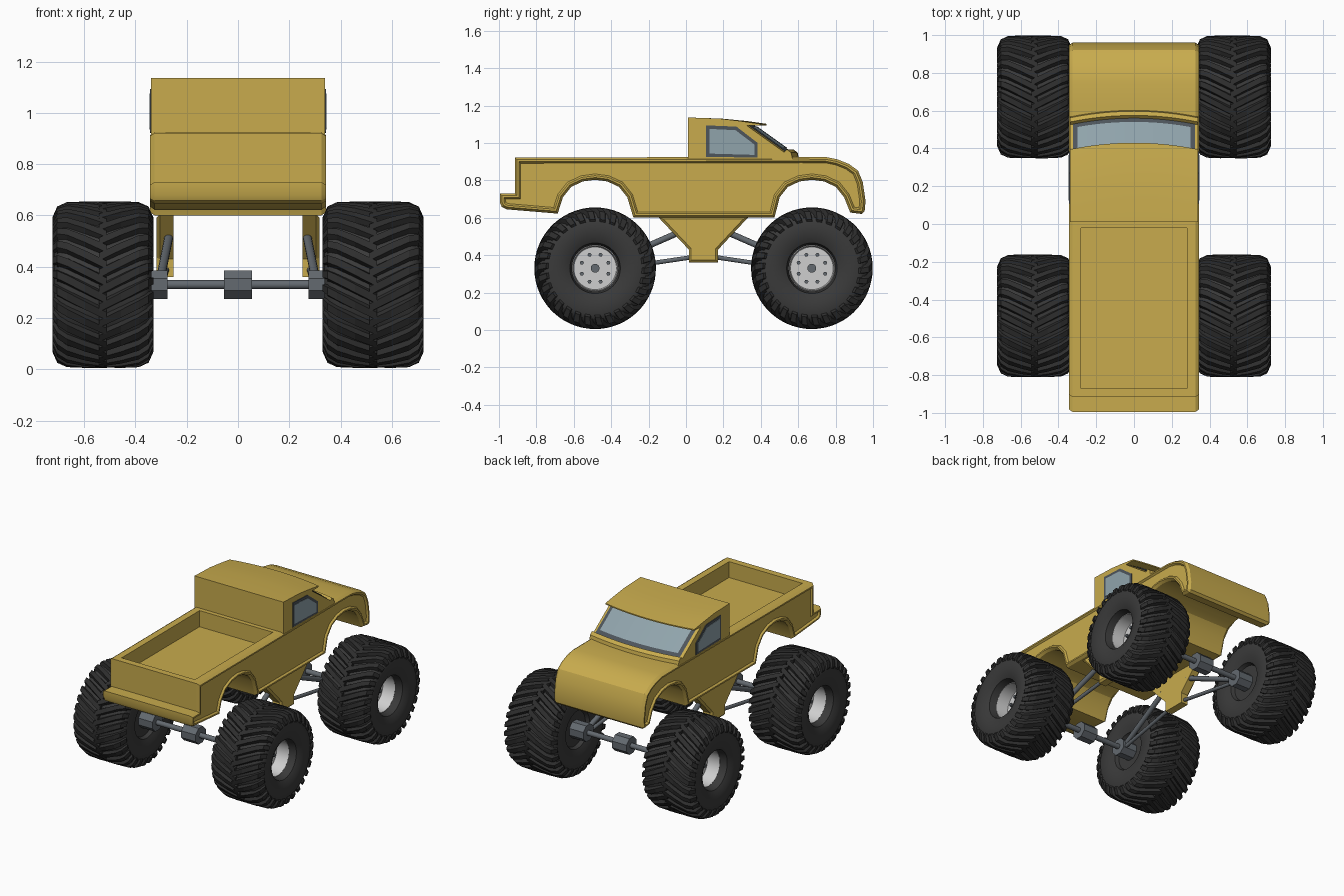
import bpy, bmesh, math
from mathutils import Vector, Matrix

if "Cube" in bpy.data.objects:
    bpy.data.objects.remove(bpy.data.objects["Cube"])


def material(name, rgb):
    m = bpy.data.materials.new(name)
    m.diffuse_color = (*rgb, 1)
    m.use_nodes = True
    m.node_tree.nodes["Principled BSDF"].inputs["Base Color"].default_value = m.diffuse_color
    return m


GOLD = material("gold paint", (0.58, 0.41, 0.075))
METAL = material("grey metal", (0.125, 0.142, 0.16))
TRIM = material("dark trim", (0.075, 0.09, 0.105))
GLASS = material("pale glass", (0.28, 0.37, 0.41))
TYRE = material("tyre rubber", (0.042, 0.042, 0.042))
TREAD = material("tread rubber", (0.027, 0.027, 0.027))
RIM = material("light rim", (0.62, 0.62, 0.62))


def finish(name, bm, mat, loc=(0, 0, 0), smooth=None, recalc=True):
    if recalc:
        bmesh.ops.remove_doubles(bm, verts=bm.verts, dist=1e-5)
        bmesh.ops.recalc_face_normals(bm, faces=bm.faces)
    me = bpy.data.meshes.new(name)
    bm.to_mesh(me)
    bm.free()
    me.materials.append(mat)
    ob = bpy.data.objects.new(name, me)
    ob.location = loc
    bpy.context.collection.objects.link(ob)
    if smooth:
        bpy.ops.object.select_all(action='DESELECT')
        ob.select_set(True)
        bpy.context.view_layer.objects.active = ob
        bpy.ops.object.shade_smooth_by_angle(angle=math.radians(smooth))
    return ob


def skin(rows, closed_rows=True, caps=True):
    """Join equal-length rings of points with quads."""
    bm = bmesh.new()
    vs = [[bm.verts.new(p) for p in r] for r in rows]
    n = len(rows[0])
    for a, b in zip(vs, vs[1:]):
        for i in range(n if closed_rows else n - 1):
            j = (i + 1) % n
            bm.faces.new((a[i], a[j], b[j], b[i]))
    if caps:
        bm.faces.new(vs[0])
        bm.faces.new(vs[-1])
    return bm


def prism(pts, x0, x1):
    return skin([[(x, y, z) for y, z in pts] for x in (x0, x1)])


def lathe(name, profile, s, mat, loc, seg=48):
    rows = [[(s * x, r * math.cos(k * math.tau / seg), r * math.sin(k * math.tau / seg))
             for k in range(seg)] for x, r in profile]
    return finish(name, skin(rows, caps=False), mat, loc, smooth=35)


def rod(name, a, b, r, mat, n=12, smooth=40):
    a, b = Vector(a), Vector(b)
    d = b - a
    m = (Matrix.Translation((a + b) / 2) @ d.to_track_quat('Z', 'Y').to_matrix().to_4x4()
         @ Matrix.Rotation(math.pi / n, 4, 'Z'))
    bm = bmesh.new()
    bmesh.ops.create_cone(bm, cap_ends=True, segments=n, radius1=r, radius2=r, depth=d.length, matrix=m)
    return finish(name, bm, mat, smooth=smooth)


REAR, FRONT, AXLE_Z, WHEEL_X = -0.486, 0.673, 0.33, 0.527

# Body: side profile with two wheel arches, raised rim around each side
ARCH = [(0.205, 0.6), (0.172, 0.71), (0.128, 0.765), (0.066, 0.794), (0, 0.803),
        (-0.066, 0.794), (-0.128, 0.765), (-0.172, 0.71), (-0.2, 0.6)]


def arch(c, left_z, right_z):
    pts = [(c + y, z) for y, z in ARCH]
    return [(pts[0][0], right_z)] + pts[1:-1] + [(pts[-1][0], left_z)]


outline = ([(-0.915, 0.922), (0.62, 0.925), (0.75, 0.924), (0.81, 0.912), (0.87, 0.888), (0.92, 0.852),
            (0.945, 0.79), (0.96, 0.69), (0.955, 0.635), (0.94, 0.62)]
           + arch(FRONT, 0.6, 0.628) + arch(REAR, 0.622, 0.6)
           + [(-0.96, 0.645), (-0.985, 0.658), (-0.995, 0.68), (-0.995, 0.73), (-0.915, 0.73)])
bm = prism(outline, -0.325, 0.325)
bmesh.ops.recalc_face_normals(bm, faces=bm.faces)
sides = [f for f in bm.faces if abs(f.normal.x) > 0.9]
for thick, depth in ((0.012, 0.018), (0.01, 0), (0.009, -0.012)):
    bmesh.ops.inset_region(bm, faces=sides, thickness=thick, depth=depth, use_even_offset=True)
body = finish("truck_body", bm, GOLD)

# Cargo bed hollow
cutter = finish("bed_cutter", prism([(-0.87, 0.812), (-0.02, 0.812), (-0.02, 1.0), (-0.87, 1.0)], -0.28, 0.28), GOLD)
cutter.hide_render = True
mod = body.modifiers.new("bed", 'BOOLEAN')
mod.operation, mod.object, mod.solver = 'DIFFERENCE', cutter, 'EXACT'
bpy.context.view_layer.objects.active = body
bpy.ops.object.modifier_apply(modifier="bed")
bpy.data.objects.remove(cutter)
bpy.ops.object.select_all(action='DESELECT')
body.select_set(True)
bpy.ops.object.shade_smooth_by_angle(angle=math.radians(25))


# Cab: profile with visor and cowl, front bowed across the width
def bow(x):
    return 0.035 * (1 - (x / 0.34) ** 2)


CAB = [(0.01, 0.91, 0), (0.01, 1.136, 0), (0.18, 1.13, 0.3), (0.29, 1.117, 1), (0.395, 1.102, 1),
       (0.395, 1.094, 1), (0.325, 1.093, 1), (0.525, 0.95, 1), (0.54, 0.965, 1), (0.562, 0.948, 1), (0.57, 0.91, 1)]
XS = [-0.34 + 0.68 * i / 12 for i in range(13)]
cab = finish("cab", skin([[(x, y + k * bow(x), z) for y, z, k in CAB] for x in XS]), GOLD, smooth=25)


# Windshield trim and glass
def windshield(name, half, t0, t1, lift, mat):
    rows = []
    for t in (t1, t0):
        rows.append([(x, 0.325 + 0.2 * t + bow(x) + 0.58 * lift, 1.093 - 0.143 * t + 0.81 * lift)
                     for x in (half * (i / 6 - 1) for i in range(13))])
    return finish(name, skin(rows, closed_rows=False, caps=False), mat, recalc=False)


windshield("windshield_trim", 0.322, 0.02, 0.99, 0.004, TRIM)
windshield("windshield_glass", 0.298, 0.08, 0.88, 0.008, GLASS)

SIDE_TRIM = [(0.108, 0.925), (0.108, 1.094), (0.27, 1.087), (0.383, 1.0), (0.383, 0.922)]
SIDE_GLASS = [(0.125, 0.943), (0.125, 1.075), (0.265, 1.068), (0.365, 0.992), (0.365, 0.936)]
PLATE = [(-0.15, 0.605), (0.335, 0.605), (0.172, 0.43), (0.172, 0.36), (0.015, 0.36), (0.015, 0.43)]
for s, tag in ((-1, "left"), (1, "right")):
    finish("side_window_trim_" + tag, prism(SIDE_TRIM, s * 0.337, s * 0.344), TRIM)
    finish("side_window_glass_" + tag, prism(SIDE_GLASS, s * 0.338, s * 0.346), GLASS)
    # Suspension mounting plate with chamfered outer rim
    bm = prism(PLATE, s * 0.252, s * 0.305)
    bmesh.ops.recalc_face_normals(bm, faces=bm.faces)
    outer = [f for f in bm.faces if f.normal.x * s > 0.9]
    bmesh.ops.inset_region(bm, faces=outer, thickness=0.013, depth=0.012, use_even_offset=True)
    finish("mount_plate_" + tag, bm, GOLD)

# Axles, differentials, hubs and suspension arms
for y, tag, top, low in ((REAR, "rear", -0.03, 0.04), (FRONT, "front", 0.215, 0.15)):
    rod("axle_" + tag, (-0.39, y, AXLE_Z), (0.39, y, AXLE_Z), 0.018, METAL)
    rod("differential_" + tag, (-0.055, y, AXLE_Z), (0.055, y, AXLE_Z), 0.06, METAL, 8, 10)
    for s in (-1, 1):
        rod("axle_hub_" + tag, (s * 0.275, y, AXLE_Z), (s * 0.385, y, AXLE_Z), 0.06, METAL, 8, 10)
        rod("upper_arm_" + tag, (s * 0.308, y, 0.325), (s * 0.268, top, 0.525), 0.017, METAL)
        rod("lower_arm_" + tag, (s * 0.3, y, 0.312), (s * 0.28, low, 0.39), 0.012, METAL)

# Chevron tread: staggered raised bars on each half of the tyre
LUG = [(-0.015, 0.325), (0.07, 0.325), (0.14, 0.322), (0.178, 0.305), (0.197, 0.262)]
COUNT = 30


def tread_mesh():
    bm = bmesh.new()
    for i in range(COUNT):
        for h in (-1, 1):
            base = (i + 0.25 * h) * math.tau / COUNT
            rings = []
            for k, (u, r) in enumerate(LUG):
                a = base - 1.6 * u
                inner = 0.02 if k == len(LUG) - 1 else 0
                ring = []
                for da, rr, uu in ((-0.082, r - 0.032, u - inner), (-0.05, r, u),
                                   (0.05, r, u), (0.082, r - 0.032, u - inner)):
                    ring.append(bm.verts.new((h * uu, rr * math.cos(a + da), rr * math.sin(a + da))))
                rings.append(ring)
            for p, q in zip(rings, rings[1:]):
                for j in range(4):
                    bm.faces.new((p[j], p[(j + 1) % 4], q[(j + 1) % 4], q[j]))
            bm.faces.new(rings[0])
            bm.faces.new(rings[-1])
    return bm


TYRE_PROFILE = [(0.115, 0.124), (0.165, 0.135), (0.184, 0.17), (0.19, 0.25), (0.17, 0.285), (0.14, 0.3), (0, 0.304),
                (-0.14, 0.3), (-0.17, 0.285), (-0.19, 0.25), (-0.184, 0.17), (-0.17, 0.13), (-0.145, 0.12), (-0.145, 0)]
RIM_PROFILE = [(0.115, 0.126), (0.118, 0.12), (0.03, 0.114), (0.03, 0)]
for y, end in ((REAR, "rear"), (FRONT, "front")):
    for s, side in ((-1, "left"), (1, "right")):
        tag = end + "_" + side
        c = (s * WHEEL_X, y, AXLE_Z)
        finish("tread_" + tag, tread_mesh(), TREAD, c)
        lathe("tyre_" + tag, TYRE_PROFILE, s, TYRE, c)
        lathe("rim_" + tag, RIM_PROFILE, s, RIM, c)
        # Hub cap and eight wheel nuts
        x0, x1 = s * (WHEEL_X + 0.028), s * (WHEEL_X + 0.045)
        rod("hub_cap_" + tag, (x0, y, AXLE_Z), (x1 + s * 0.01, y, AXLE_Z), 0.024, METAL)
        for k in range(8):
            a = (k + 0.5) * math.tau / 8
            ny, nz = y + 0.077 * math.cos(a), AXLE_Z + 0.077 * math.sin(a)
            rod("wheel_nut_" + tag, (x0, ny, nz), (x1, ny, nz), 0.011, METAL, 6, 10)
